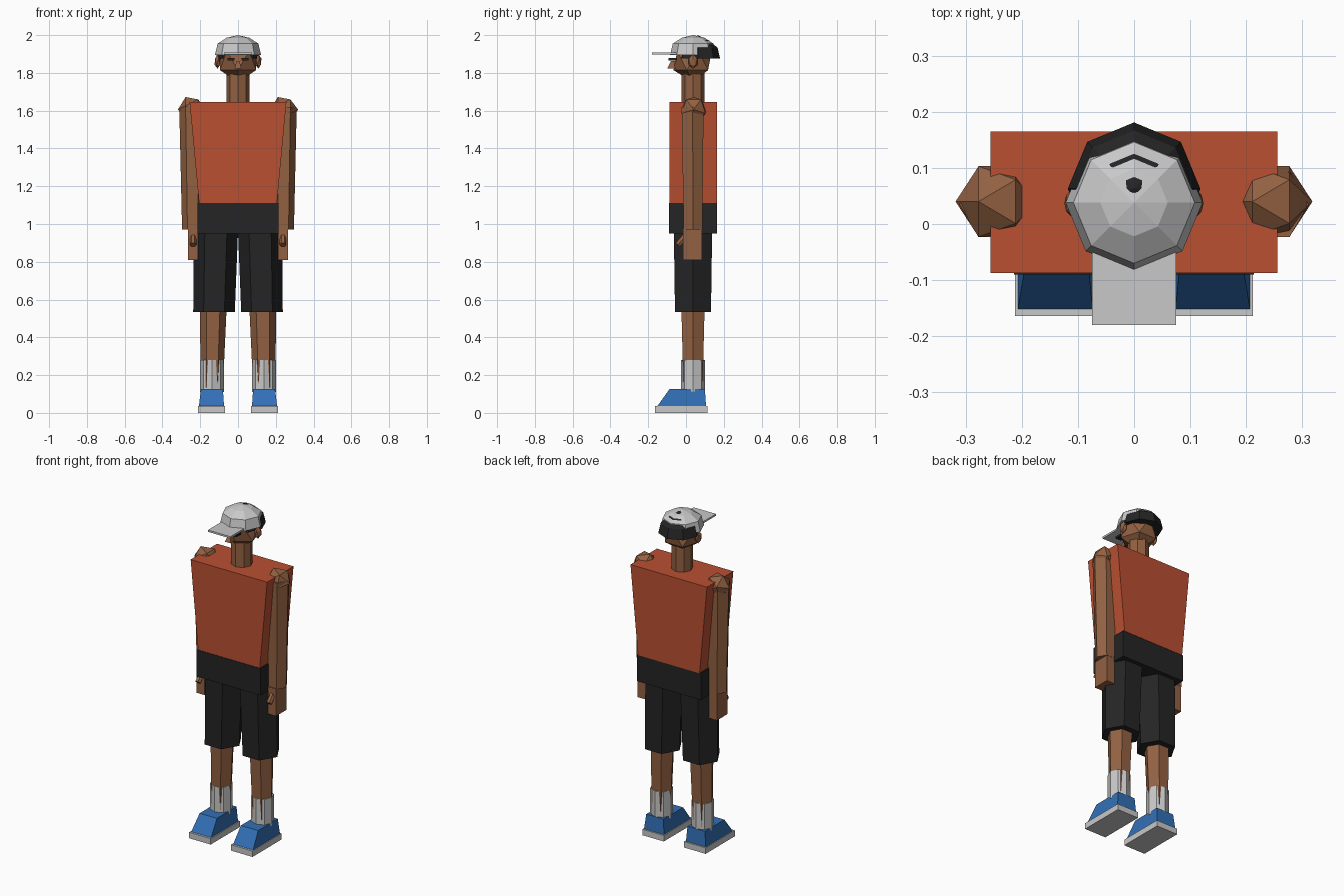
import bpy, bmesh, math
from mathutils import Vector, Matrix

if "Cube" in bpy.data.objects:
    bpy.data.objects.remove(bpy.data.objects["Cube"])


def material(name, rgb):
    m = bpy.data.materials.new(name)
    m.diffuse_color = (*rgb, 1)
    m.use_nodes = True
    m.node_tree.nodes["Principled BSDF"].inputs["Base Color"].default_value = m.diffuse_color
    return m


SKIN = material("brown skin", (0.29, 0.12, 0.054))
SHIRT = material("orange shirt", (0.49, 0.08, 0.031))
BLACK = material("black cloth and hair", (0.018, 0.018, 0.018))
BLUE = material("blue shoe", (0.032, 0.16, 0.47))
GREY = material("light grey", (0.58, 0.58, 0.58))


def finish(bm, name, mat):
    bmesh.ops.recalc_face_normals(bm, faces=bm.faces)
    mesh = bpy.data.meshes.new(name)
    bm.to_mesh(mesh)
    bm.free()
    mesh.materials.append(mat)
    ob = bpy.data.objects.new(name, mesh)
    bpy.context.collection.objects.link(ob)
    return ob


def loft(name, mat, rings):
    """Skin a closed solid through rings of points."""
    bm = bmesh.new()
    vs = [[bm.verts.new(p) for p in ring] for ring in rings]
    n = len(vs[0])
    for a, b in zip(vs, vs[1:]):
        for i in range(n):
            j = (i + 1) % n
            bm.faces.new((a[i], a[j], b[j], b[i]))
    bm.faces.new(vs[0])
    bm.faces.new(vs[-1])
    return finish(bm, name, mat)


def rect(x0, x1, y0, y1, z):
    return [(x0, y0, z), (x1, y0, z), (x1, y1, z), (x0, y1, z)]


def box(name, mat, x, y, z):
    return loft(name, mat, [rect(*x, *y, z[0]), rect(*x, *y, z[1])])


def ngon(c, r, n, q=None):
    pts = []
    for i in range(n):
        a = 2 * math.pi * i / n
        p = Vector((r * math.cos(a), r * math.sin(a), 0))
        if q:
            p = q @ p
        pts.append(Vector(c) + p)
    return pts


def tube(name, mat, a, ra, b, rb, n=6):
    """Tapered limb with level ends."""
    return loft(name, mat, [ngon(a, ra, n), ngon(b, rb, n)])


def ball(name, mat, c, size, rot=None):
    bm = bmesh.new()
    bmesh.ops.create_icosphere(bm, subdivisions=1, radius=1)
    m = Matrix.Translation(c) @ Matrix.Diagonal((*size, 1))
    bmesh.ops.transform(bm, matrix=m @ rot if rot else m, verts=bm.verts)
    return finish(bm, name, mat)


def dome(name, mat, y, rings, top):
    """Eight-sided faceted cap."""
    bm = bmesh.new()
    vs = [[bm.verts.new(p) for p in ngon((0, y, z), r, 8)] for r, z in rings]
    apex = bm.verts.new((0, y, top))
    for i in range(8):
        j = (i + 1) % 8
        for a, b in zip(vs, vs[1:]):
            bm.faces.new((a[i], a[j], b[j], b[i]))
        bm.faces.new((vs[-1][i], vs[-1][j], apex))
    bm.faces.new(vs[0])
    return finish(bm, name, mat)


# Torso and hips
loft("shirt", SHIRT, [rect(-0.206, 0.206, -0.087, 0.165, 1.11),
                      rect(-0.256, 0.256, -0.087, 0.165, 1.645)])
box("shorts_waist", BLACK, (-0.214, 0.214), (-0.09, 0.163), (0.95, 1.112))

# Head, face and hat
tube("neck", SKIN, (0, 0.037, 1.62), 0.06, (0, 0.037, 1.82), 0.06, 8)
ball("head", SKIN, (0, 0.035, 1.865), (0.113,) * 3, Matrix.Rotation(math.pi / 2, 4, 'Z'))
loft("nose", SKIN, [rect(-0.018, 0.018, -0.1, -0.05, 1.822),
                    rect(-0.008, 0.008, -0.08, -0.05, 1.862)])
dome("hair", BLACK, 0.063, [(0.118, 1.875), (0.104, 1.933), (0.058, 1.972)], 1.999)
dome("cap", GREY, 0.038, [(0.122, 1.895), (0.108, 1.955), (0.06, 1.986)], 2.0)
box("cap_brim", GREY, (-0.075, 0.075), (-0.18, 0.03), (1.897, 1.908))

for s, side in ((-1, "left"), (1, "right")):
    def span(a, b):
        return (s * a, s * b)

    ball("ear_" + side, SKIN, (s * 0.108, 0.037, 1.86), (0.018, 0.027, 0.038))
    box("eyebrow_" + side, BLACK, span(0.018, 0.055), (-0.092, -0.05), (1.866, 1.878))

    # Arm
    ball("shoulder_" + side, SKIN, (s * 0.244, 0.04, 1.606), (0.074,) * 3,
         Matrix.Rotation(s * math.pi / 2, 4, 'Y'))
    tube("arm_" + side, SKIN, (s * 0.239, 0.037, 0.97), 0.057,
         (s * 0.244, 0.035, 1.62), 0.067)
    box("hand_" + side, SKIN, span(0.212, 0.266), (-0.017, 0.085), (0.81, 0.975))
    tip, root = Vector((s * 0.238, -0.043, 0.89)), Vector((s * 0.238, 0.005, 0.945))
    q = (root - tip).to_track_quat('Z', 'Y').to_matrix()
    loft("thumb_" + side, SKIN, [ngon(tip, 0.017, 6, q), ngon(root, 0.017, 6, q)])

    # Leg, sock and shoe
    tube("shorts_leg_" + side, BLACK, (s * 0.127, 0.037, 0.535), 0.11,
         (s * 0.117, 0.037, 0.96), 0.117)
    tube("lower_leg_" + side, SKIN, (s * 0.139, 0.037, 0.11), 0.058,
         (s * 0.131, 0.037, 0.56), 0.071)
    tube("sock_" + side, GREY, (s * 0.138, 0.037, 0.11), 0.063,
         (s * 0.138, 0.037, 0.28), 0.063, 8)
    box("sole_" + side, GREY, span(0.068, 0.212), (-0.164, 0.115), (0, 0.036))
    loft("shoe_" + side, BLUE, [rect(*span(0.074, 0.207), -0.152, 0.106, 0.035),
                                rect(*span(0.08, 0.196), -0.087, 0.1, 0.126)])
